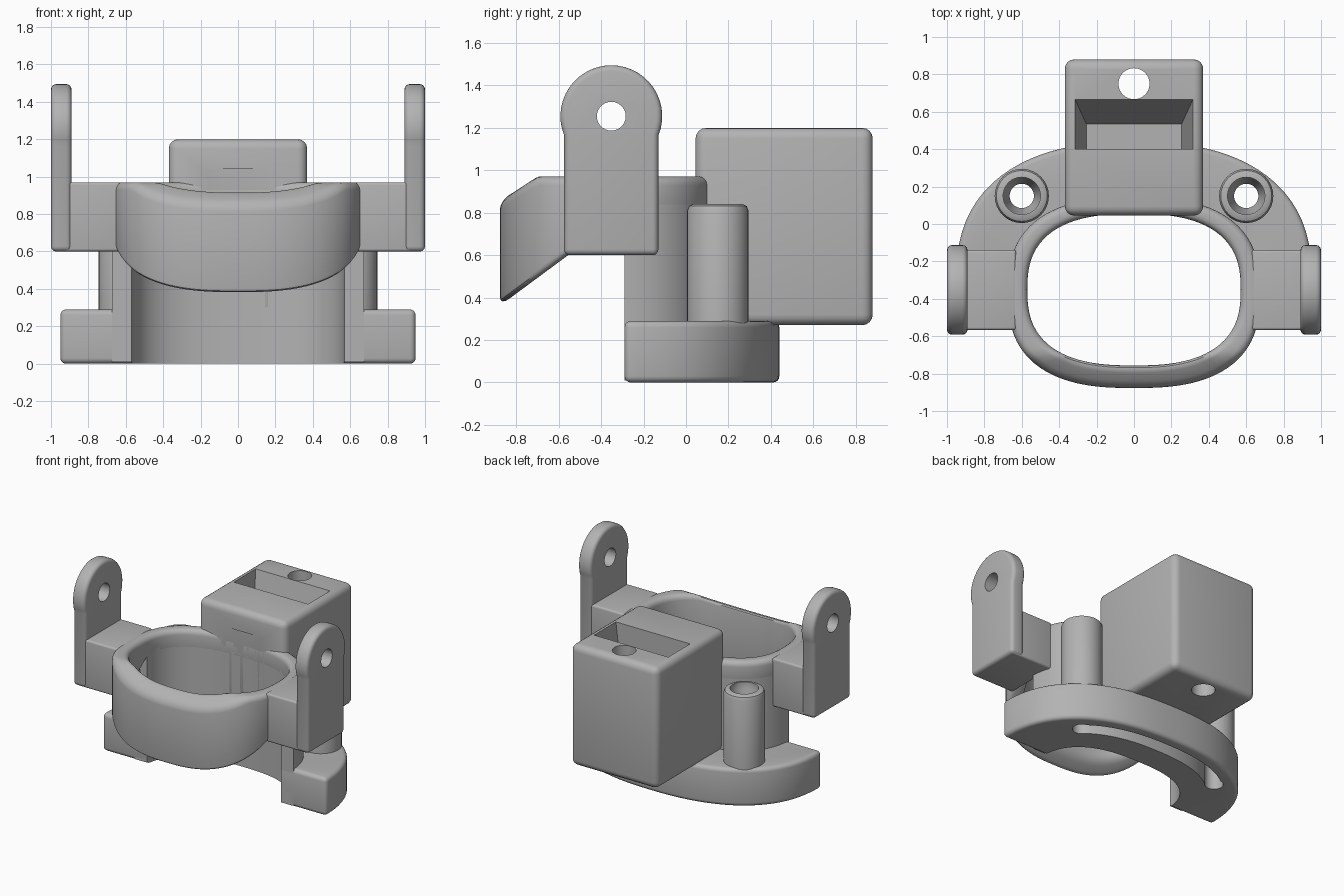
import bpy, bmesh
from math import sin, cos, pi, radians

cube = bpy.data.objects.get("Cube")
if cube:
    bpy.data.objects.remove(cube, do_unlink=True)

grey = bpy.data.materials.new("matte grey")
grey.use_nodes = True
grey.diffuse_color = (0.45, 0.45, 0.45, 1)
grey.node_tree.nodes["Principled BSDF"].inputs["Base Color"].default_value = grey.diffuse_color


def loft(name, rings, closed=False):
    """Skin a list of equal point rings; cap the ends unless closed."""
    bm = bmesh.new()
    rows = [[bm.verts.new(p) for p in ring] for ring in rings]
    n = len(rows[0])
    pairs = list(zip(rows, rows[1:]))
    if closed:
        pairs.append((rows[-1], rows[0]))
    else:
        bm.faces.new(rows[0])
        bm.faces.new(rows[-1])
    for a, b in pairs:
        for i in range(n):
            j = (i + 1) % n
            bm.faces.new((a[i], a[j], b[j], b[i]))
    bmesh.ops.recalc_face_normals(bm, faces=bm.faces)
    mesh = bpy.data.meshes.new(name)
    bm.to_mesh(mesh)
    bm.free()
    mesh.materials.append(grey)
    ob = bpy.data.objects.new(name, mesh)
    bpy.context.collection.objects.link(ob)
    return ob


def prism(name, outline, lo, hi):
    return loft(name, [[(x, y, z) for x, y in outline] for z in (lo, hi)])


def box(name, x, y, z):
    return prism(name, [(x[0], y[0]), (x[1], y[0]), (x[1], y[1]), (x[0], y[1])], *z)


def lathe(name, x, y, profile, n=32):
    return loft(name, [[(x + r * cos(2 * pi * i / n), y + r * sin(2 * pi * i / n), z)
                        for i in range(n)] for r, z in profile])


def activate(ob):
    bpy.ops.object.select_all(action="DESELECT")
    ob.select_set(True)
    bpy.context.view_layer.objects.active = ob


def bevel(ob, width):
    mod = ob.modifiers.new("round", "BEVEL")
    mod.width, mod.segments = width, 4
    mod.limit_method, mod.angle_limit = "ANGLE", radians(35)
    activate(ob)
    bpy.ops.object.modifier_apply(modifier=mod.name)
    return ob


def cut(ob, *cutters):
    for cutter in cutters:
        mod = ob.modifiers.new("cut", "BOOLEAN")
        mod.operation, mod.solver, mod.object = "DIFFERENCE", "EXACT", cutter
        activate(ob)
        bpy.ops.object.modifier_apply(modifier=mod.name)


def oval(t, hx, hy, cy, n):
    """Point on a squarish oval at polar angle t."""
    c, s = cos(t), sin(t)
    r = (abs(c / hx) ** n + abs(s / hy) ** n) ** (-1 / n)
    return r * c, cy + r * s


def outer(t):
    return oval(t, 0.675, 0.51, -0.367, 2.6)


def inner(t):
    return oval(t, 0.57, 0.405, -0.351, 2.6)


STEPS = 112
turn = [2 * pi * i / STEPS for i in range(STEPS)]
parts, cutters = [], []

# Sloping ring band with rounded lips
R = 0.04


def band_section(t):
    (ox, oy), (ix, iy) = outer(t), inner(t)
    width = ((ox - ix) ** 2 + (oy - iy) ** 2) ** 0.5
    pts = []
    for corner, (in_, up) in enumerate([(0, 1), (1, 1), (1, 0), (0, 0)]):
        for k in range(5):
            a = (corner + k / 4) * pi / 2
            across = (width - R if in_ else R) - R * cos(a)
            across = across if not in_ else width - R - R * cos(a)
            u = across / width
            x, y = ox + (ix - ox) * u, oy + (iy - oy) * u
            top = 0.97 - 0.65 * max(0, -0.7 - y)
            low = min(0.36 + 0.74 * (y + 0.88), 0.8)
            pts.append((x, y, (top - R if up else low + R) + R * sin(a)))
    return pts


parts.append(loft("ring_band", [band_section(t) for t in turn], closed=True))

# Cutters shared by several parts
bore = prism("bore_cutter", [inner(t) for t in turn], -0.1, 1.04)
front = box("front_cutter", (-1.5, 1.5), (-1.5, -0.29), (-0.2, 1.5))
screw_holes = [lathe("screw_hole_cutter", s * 0.6, 0.15,
                     [(0.065, -0.1), (0.065, 0.72), (0.1, 0.79), (0.1, 0.95)])
               for s in (1, -1)]
cutters += [bore, front] + screw_holes

# Rear half wall reaching down to the base
wall = prism("rear_wall", [outer(t) for t in turn], 0.01, 0.86)
cut(wall, bore, front)
parts.append(wall)

# Crescent base with an arc slot underneath
base = prism("crescent_base", [oval(pi * i / 48, 0.95, 0.73, -0.29, 2.4)
                               for i in range(49)], 0, 0.29)
bevel(base, 0.03)
sweep = [radians(36 + 108 * i / 32) for i in range(33)]
slot = prism("slot_cutter",
             [oval(t, 0.835, 0.655, -0.29, 2.4) for t in sweep]
             + [oval(t, 0.725, 0.545, -0.29, 2.4) for t in reversed(sweep)], -0.1, 0.15)
cutters.append(slot)
cut(base, bore, slot, *screw_holes)
parts.append(base)

# Rear housing with tapered pocket and through hole
housing = bevel(box("rear_housing", (-0.37, 0.37), (0.045, 0.88), (0.27, 1.2)), 0.05)
pocket = loft("pocket_cutter", [
    [(-w, 0.4, z), (w, 0.4, z), (w, back, z), (-w, back, z)]
    for w, back, z in ((0.315, 0.665, 1.3), (0.315, 0.665, 1.2), (0.255, 0.535, 0.7))])
cord_hole = lathe("cord_hole_cutter", 0, 0.75, [(0.083, 0.1), (0.083, 1.4)])
cutters += [pocket, cord_hole]
cut(housing, bore, pocket, cord_hole)
parts.append(housing)

# Paired screw posts, arms and pivot ears
ear_outline = [(-0.575, 0.6), (-0.13, 0.6)]
for i in range(29):
    a = radians(-22 + 224 * i / 28)
    ear_outline.append((-0.352 + 0.24 * cos(a), 1.255 + 0.24 * sin(a)))

for side, s, hole in (("left", 1, screw_holes[0]), ("right", -1, screw_holes[1])):
    post = lathe(side + "_screw_post", s * 0.6, 0.15,
                 [(0.145, 0.2), (0.145, 0.81), (0.136, 0.832), (0.115, 0.842)])
    cut(post, hole)
    arm = bevel(box(side + "_arm", sorted((s * 0.63, s * 0.98)), (-0.567, -0.138),
                    (0.6, 0.97)), 0.015)
    ear = loft(side + "_pivot_ear", [[(s * x, y, z) for y, z in ear_outline]
                                     for x in (0.89, 1.0)])
    bevel(ear, 0.028)
    pin = loft("pin_hole_cutter", [[(s * x, -0.352 + 0.068 * cos(t), 1.255 + 0.068 * sin(t))
                                    for t in turn[::4]] for x in (0.8, 1.1)])
    cutters.append(pin)
    cut(ear, pin)
    parts += [post, arm, ear]

# Tidy up and shade
for cutter in cutters:
    bpy.data.objects.remove(cutter, do_unlink=True)
for ob in parts:
    activate(ob)
    bpy.ops.object.shade_smooth_by_angle(angle=radians(35))
